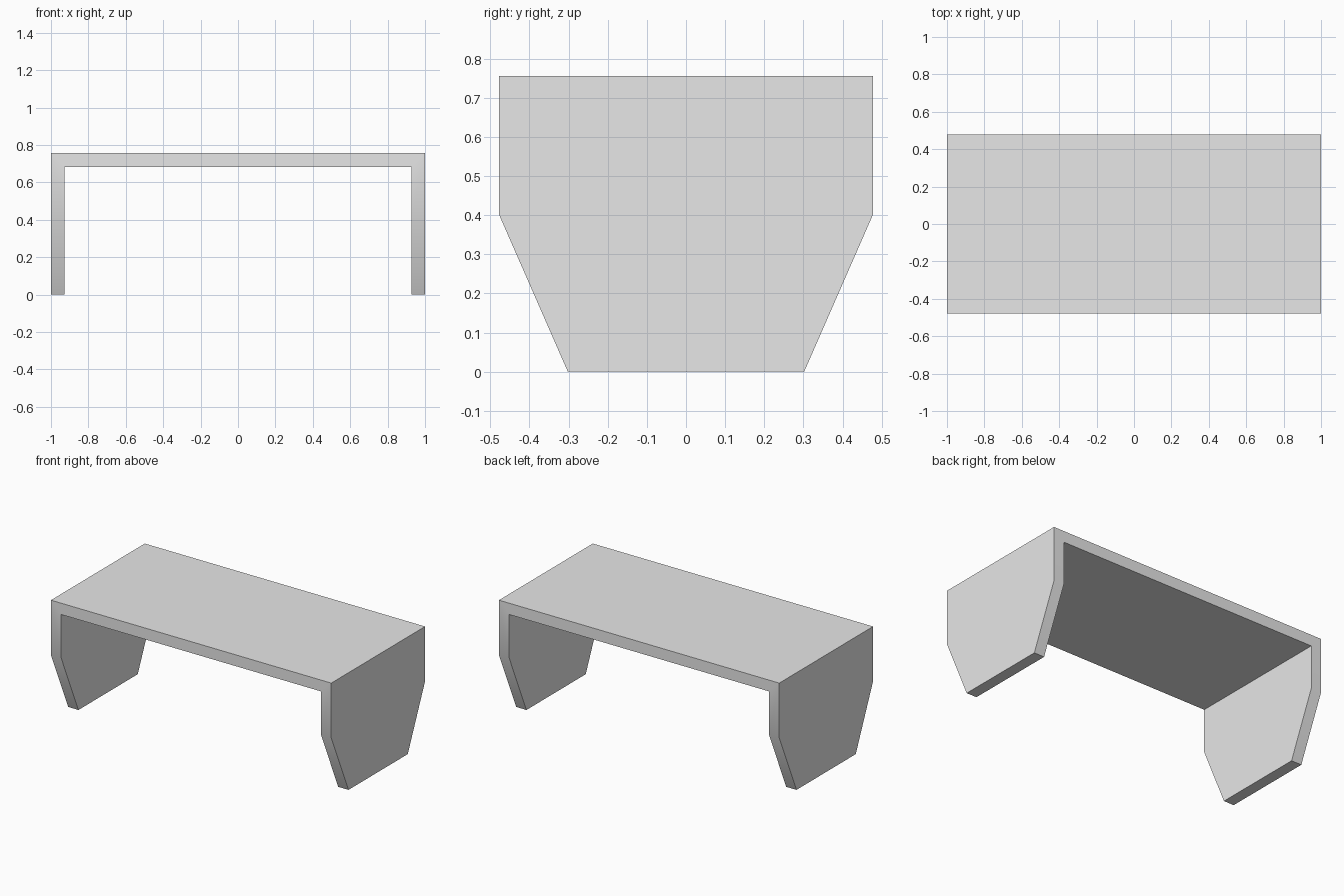
import bpy
import bmesh
from mathutils import Vector

cube = bpy.data.objects.get("Cube")
if cube:
    bpy.data.objects.remove(cube, do_unlink=True)

HEIGHT = 0.756
THICK = 0.073
HALF_X = 1.0
HALF_Y = 0.478
FOOT_Y = 0.302
TAPER_Z = 0.402

# Plain grey finish
grey = bpy.data.materials.new("grey")
grey.use_nodes = True
colour = (0.8, 0.8, 0.8, 1.0)
grey.diffuse_color = colour
grey.node_tree.nodes["Principled BSDF"].inputs["Base Color"].default_value = colour

# Arch profile: top slab and two side panels in one outline
inner_x = HALF_X - THICK
half = [(HALF_X, HEIGHT), (HALF_X, 0), (inner_x, 0), (inner_x, HEIGHT - THICK)]
outline = half + [(-x, z) for x, z in reversed(half)]

bm = bmesh.new()
face = bm.faces.new([bm.verts.new((x, -HALF_Y, z)) for x, z in outline])
extruded = bmesh.ops.extrude_face_region(bm, geom=[face])
back = [g for g in extruded["geom"] if isinstance(g, bmesh.types.BMVert)]
bmesh.ops.translate(bm, verts=back, vec=Vector((0, 2 * HALF_Y, 0)))

# Split the side panels where they start to narrow, then draw in the feet
bmesh.ops.bisect_plane(bm, geom=bm.verts[:] + bm.edges[:] + bm.faces[:],
                       plane_co=(0, 0, TAPER_Z), plane_no=(0, 0, 1))
for v in bm.verts:
    if v.co.z < TAPER_Z / 2:
        v.co.y *= FOOT_Y / HALF_Y
bmesh.ops.recalc_face_normals(bm, faces=bm.faces[:])

mesh = bpy.data.meshes.new("table")
bm.to_mesh(mesh)
bm.free()
mesh.materials.append(grey)
table = bpy.data.objects.new("table", mesh)
bpy.context.collection.objects.link(table)

# Soft shading over the shallow bend, sharp corners elsewhere
bpy.ops.object.select_all(action="DESELECT")
table.select_set(True)
bpy.context.view_layer.objects.active = table
bpy.ops.object.shade_smooth_by_angle(angle=0.5236)
